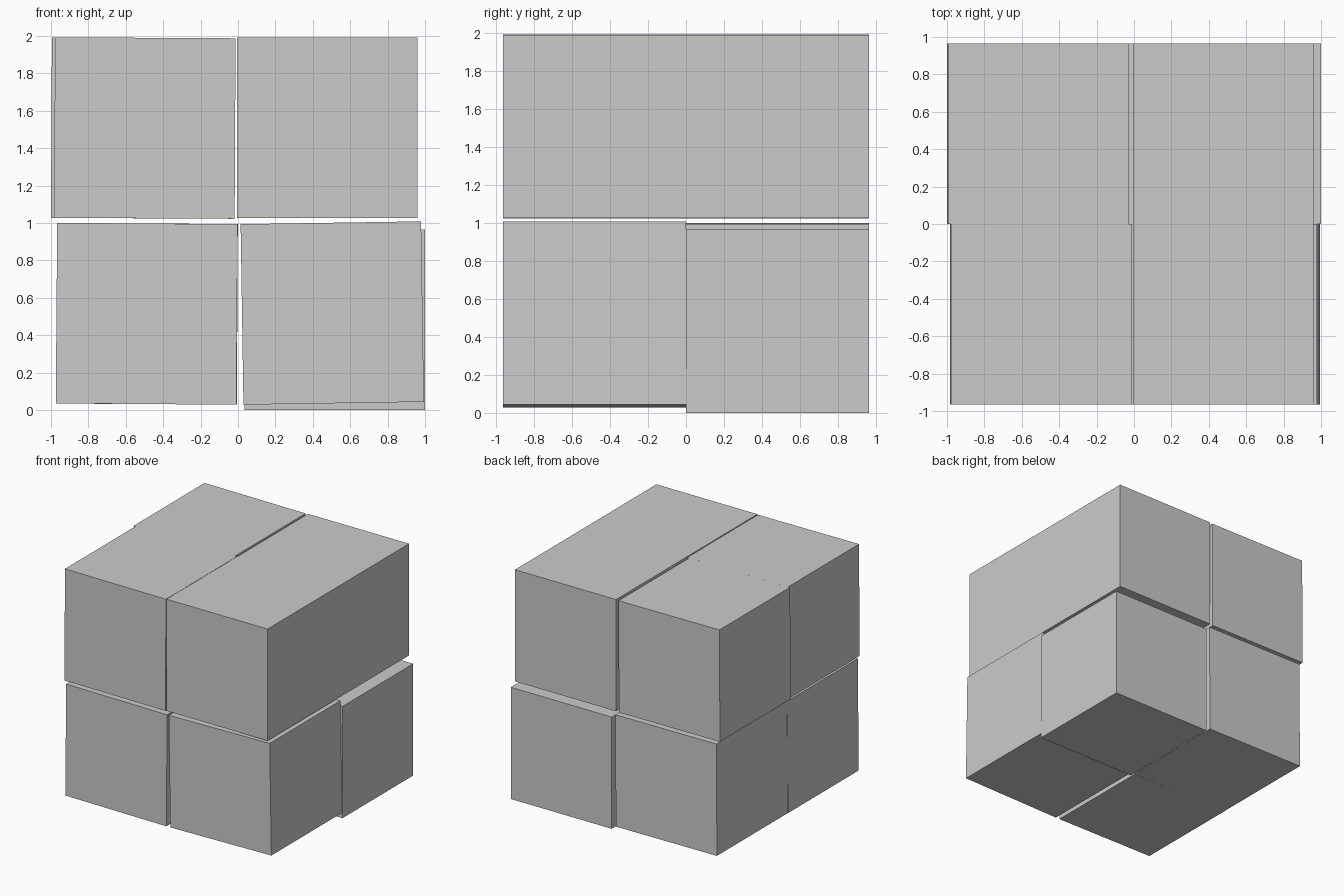
import bpy
from math import radians

if "Cube" in bpy.data.objects:
    bpy.data.objects.remove(bpy.data.objects["Cube"])

SIZE = 0.965  # edge length of every block

# name, centre x, centre z, depth side (-1 front, 1 back), tilt about y in degrees
BLOCKS = [
    ("front_lower_left", -0.488, 0.515, -1, 0.45),
    ("front_lower_right", 0.504, 0.519, -1, -0.9),
    ("back_lower_left", -0.486, 0.515, 1, 0.3),
    ("back_lower_right", 0.5165, 0.4825, 1, 0.0),
    ("front_upper_left", -0.498, 1.508, -1, 0.3),
    ("front_upper_right", 0.476, 1.5085, -1, 0.0),
    ("back_upper_left", -0.515, 1.508, 1, 0.3),
    ("back_upper_right", 0.476, 1.5085, 1, 0.0),
]

# Stacked blocks, each slightly shifted and tilted
for name, x, z, side, tilt in BLOCKS:
    bpy.ops.mesh.primitive_cube_add(
        size=SIZE,
        location=(x, side * SIZE / 2, z),
        rotation=(0, radians(tilt), 0),
    )
    bpy.context.object.name = name + "_block"
